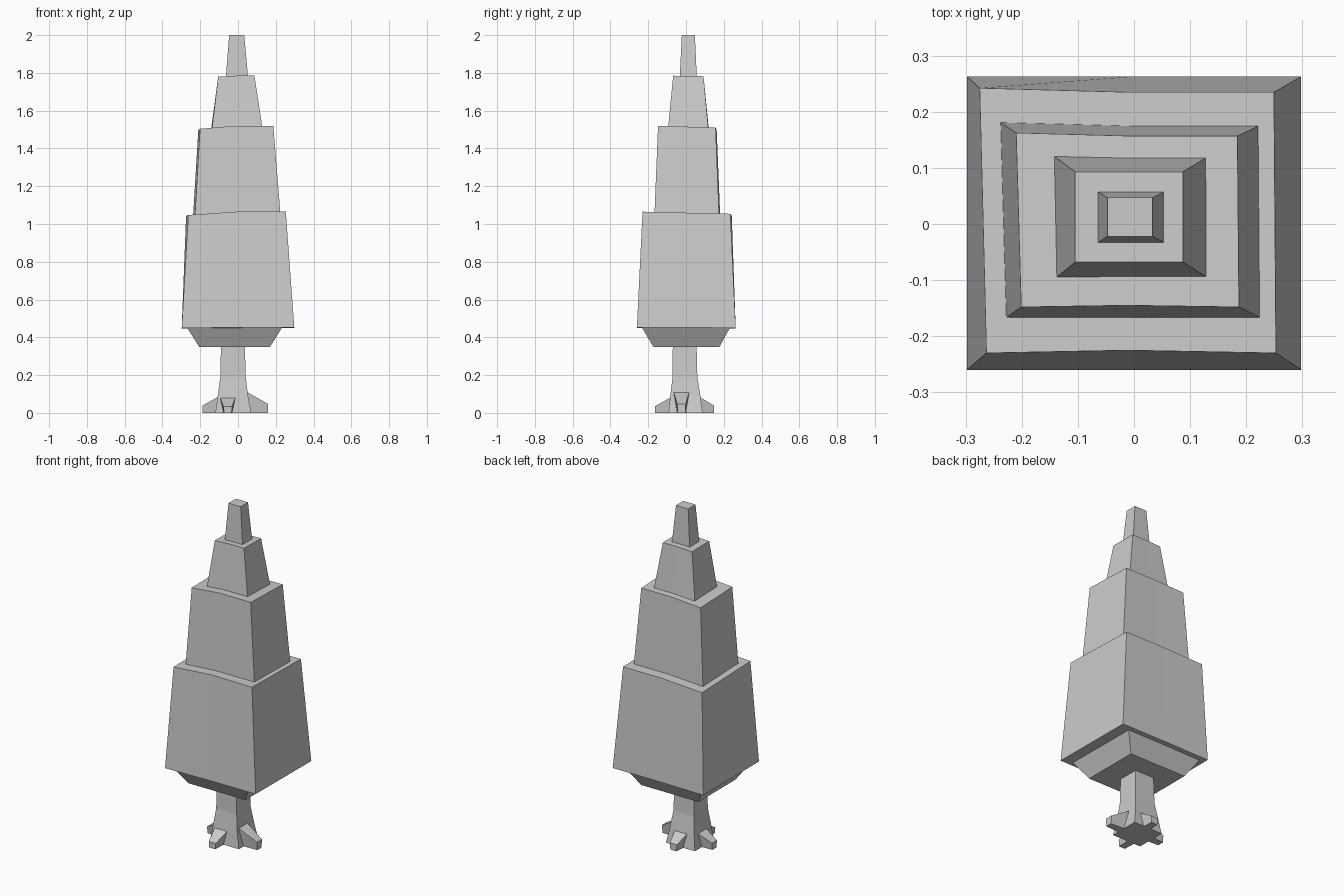
import bpy, bmesh
from mathutils import Vector

if "Cube" in bpy.data.objects:
    bpy.data.objects.remove(bpy.data.objects["Cube"])


def loft(name, rings):
    """Closed solid skinned through rings with equal point counts."""
    bm = bmesh.new()
    vs = [[bm.verts.new(p) for p in r] for r in rings]
    n = len(vs[0])
    for a, b in zip(vs, vs[1:]):
        for i in range(n):
            j = (i + 1) % n
            bm.faces.new((a[i], a[j], b[j], b[i]))
    bm.faces.new(vs[0][::-1])
    bm.faces.new(vs[-1])
    bmesh.ops.recalc_face_normals(bm, faces=bm.faces)
    me = bpy.data.meshes.new(name)
    bm.to_mesh(me)
    bm.free()
    ob = bpy.data.objects.new(name, me)
    bpy.context.collection.objects.link(ob)
    return ob


def rect(x0, x1, y0, y1, z):
    return [(x0, y0, z), (x1, y0, z), (x1, y1, z), (x0, y1, z)]


def ring(x0, x1, y0, y1, z, skew=0.0, drop=0.0, bow=0.0):
    """Slightly crooked rectangle with a midpoint on the front and back edges."""
    xm = (x0 + x1) / 2
    return [(x0 + skew, y0, z - drop * 0.8), (xm, y0 + bow, z), (x1, y0, z),
            (x1 - skew * 0.3, y1, z - drop * 0.5), (xm, y1, z - drop * 0.5),
            (x0, y1 + skew * 0.6, z - drop)]


# Foliage tiers
loft("foliage_bottom_tier", [
    ring(-0.298, 0.298, -0.26, 0.263, 0.453, 0, 0.006),
    ring(-0.275, 0.253, -0.23, 0.235, 1.065, 0.012, 0.022, 0.005)])
loft("foliage_lower_tier", [
    ring(-0.238, 0.225, -0.167, 0.175, 1.05, 0.01, 0.01),
    ring(-0.21, 0.187, -0.148, 0.157, 1.52, 0.009, 0.02, 0.003)])
loft("foliage_upper_tier", [
    ring(-0.142, 0.13, -0.095, 0.118, 1.505, 0.004),
    ring(-0.105, 0.087, -0.068, 0.093, 1.785, 0, 0.006)])
loft("foliage_tip", [
    rect(-0.064, 0.053, -0.033, 0.057, 1.78),
    rect(-0.047, 0.033, -0.022, 0.047, 2.0)])

# Tapered underside of the foliage
loft("foliage_underside", [
    rect(-0.206, 0.17, -0.173, 0.177, 0.35),
    rect(-0.272, 0.235, -0.235, 0.235, 0.455)])

# Trunk flaring towards the ground
loft("trunk", [
    rect(-0.12, 0.07, -0.092, 0.088, 0.0),
    rect(-0.107, 0.053, -0.083, 0.076, 0.09),
    rect(-0.094, 0.041, -0.071, 0.06, 0.19),
    rect(-0.09, 0.036, -0.07, 0.056, 0.36)])


# Stubby roots
def root(name, origin, direction, length, h_in, h_out):
    o, d = Vector(origin), Vector(direction)
    s = Vector((-d.y, d.x, 0))

    def section(dist, w_top, w_bot, h):
        c = o + d * dist
        up = Vector((0, 0, h))
        return [c - s * w_bot, c + s * w_bot, c + s * w_top + up, c - s * w_top + up]

    loft(name, [section(0, 0.042, 0.024, h_in), section(length, 0.023, 0.02, h_out)])


root("root_front", (-0.054, -0.075, 0), (0, -1, 0), 0.09, 0.085, 0.035)
root("root_right", (0.045, -0.024, 0), (1, 0, 0), 0.113, 0.112, 0.048)
root("root_back", (-0.02, 0.07, 0), (0, 1, 0), 0.077, 0.085, 0.04)
root("root_left", (-0.095, 0.0, 0), (-1, 0, 0), 0.092, 0.09, 0.04)
